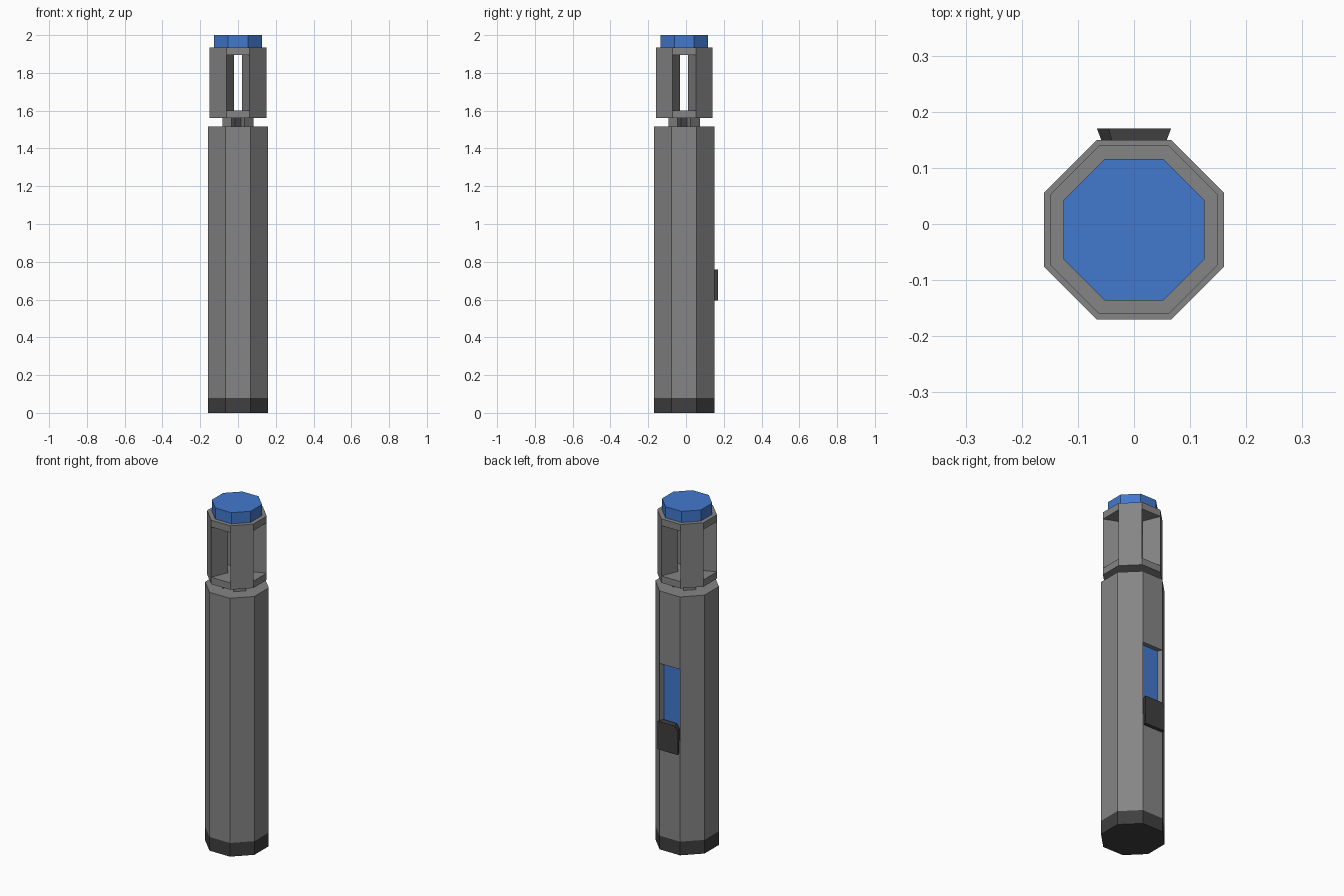
import bpy, bmesh, math
from mathutils import Vector

if "Cube" in bpy.data.objects:
    bpy.data.objects.remove(bpy.data.objects["Cube"])

CY = -0.01                              # the octagonal shaft sits slightly forward
K = 1 / math.cos(math.pi / 8)           # flat-to-flat radius -> corner radius


def material(name, rgb):
    m = bpy.data.materials.new(name)
    m.diffuse_color = (*rgb, 1)
    m.use_nodes = True
    m.node_tree.nodes["Principled BSDF"].inputs["Base Color"].default_value = m.diffuse_color
    return m


GREY = material("grey metal", (0.235, 0.235, 0.235))
DARK = material("dark rubber", (0.05, 0.05, 0.05))
BLUE = material("blue", (0.055, 0.19, 0.62))


def finish(name, bm, mats):
    bmesh.ops.recalc_face_normals(bm, faces=bm.faces)
    me = bpy.data.meshes.new(name)
    bm.to_mesh(me)
    bm.free()
    for m in mats:
        me.materials.append(m)
    ob = bpy.data.objects.new(name, me)
    bpy.context.collection.objects.link(ob)
    return ob


def corner(i, apothem):
    a = math.radians(22.5 + 45 * i)
    return apothem * K * math.cos(a), CY + apothem * K * math.sin(a)


def prism_mesh(points, z0, z1):
    bm = bmesh.new()
    face = bm.faces.new([bm.verts.new((x, y, z0)) for x, y in points])
    top = bmesh.ops.extrude_face_region(bm, geom=[face])["geom"]
    bmesh.ops.translate(bm, vec=(0, 0, z1 - z0),
                        verts=[g for g in top if isinstance(g, bmesh.types.BMVert)])
    bmesh.ops.recalc_face_normals(bm, faces=bm.faces)
    return bm


def octagon(name, apothem, z0, z1, mat):
    return finish(name, prism_mesh([corner(i, apothem) for i in range(8)], z0, z1), [mat])


def pillars(name, outer, inner, z0, z1):
    """Four wedge posts on the diagonal sides, leaving the cardinal sides open."""
    for n, i in enumerate((0, 2, 4, 6)):
        pts = [corner(i, outer), corner(i + 1, outer), corner(i + 1, inner), corner(i, inner)]
        finish(f"{name}_{n + 1}", prism_mesh(pts, z0, z1), [GREY])


# Shaft with a dark foot band and a recessed blue panel at the back
bm = prism_mesh([corner(i, 0.16) for i in range(8)], 0, 1.515)
bmesh.ops.bisect_plane(bm, geom=bm.verts[:] + bm.edges[:] + bm.faces[:],
                       plane_co=(0, 0, 0.08), plane_no=(0, 0, 1))
for z in (0.66, 1.09):
    back = [f for f in bm.faces if f.normal.y > 0.9]
    geom = back + list({e for f in back for e in f.edges}) + list({v for f in back for v in f.verts})
    bmesh.ops.bisect_plane(bm, geom=geom, plane_co=(0, 0, z), plane_no=(0, 0, 1))
for f in bm.faces:
    f.material_index = 1 if f.calc_center_median().z < 0.08 else 0
panel = [f for f in bm.faces
         if f.normal.y > 0.9 and 0.66 < f.calc_center_median().z < 1.09]
panel = bmesh.ops.extrude_discrete_faces(bm, faces=panel)["faces"]
for f in panel:
    f.material_index = 2
    for v in f.verts:
        v.co.x *= 0.135 / 0.16
        v.co.y = CY + 0.135
finish("shaft", bm, [GREY, DARK, BLUE])

# Sliding switch below the panel, with a clipped upper corner
profile = [(-0.066, 0.595), (0.066, 0.595), (0.066, 0.76), (-0.045, 0.76), (-0.066, 0.735)]
bm = bmesh.new()
face = bm.faces.new([bm.verts.new((x, 0.135, z)) for x, z in profile])
ext = bmesh.ops.extrude_face_region(bm, geom=[face])["geom"]
bmesh.ops.translate(bm, vec=(0, 0.035, 0),
                    verts=[g for g in ext if isinstance(g, bmesh.types.BMVert)])
# keep the hidden rear inside the shaft
for v in bm.verts:
    if v.co.y < 0.14:
        v.co.x *= 0.8
finish("slide_switch", bm, [DARK])

# Slotted neck around a dark core
pillars("neck_post", 0.083, 0.038, 1.515, 1.56)
octagon("neck_core", 0.038, 1.515, 1.56, DARK)

# Open cage: floor, four posts and lid
octagon("cage_floor", 0.15, 1.56, 1.6, GREY)
pillars("cage_post", 0.15, 0.052, 1.6, 1.895)
octagon("cage_lid", 0.15, 1.895, 1.935, GREY)

# Blue end cap
octagon("end_cap", 0.126, 1.935, 2.0, BLUE)
